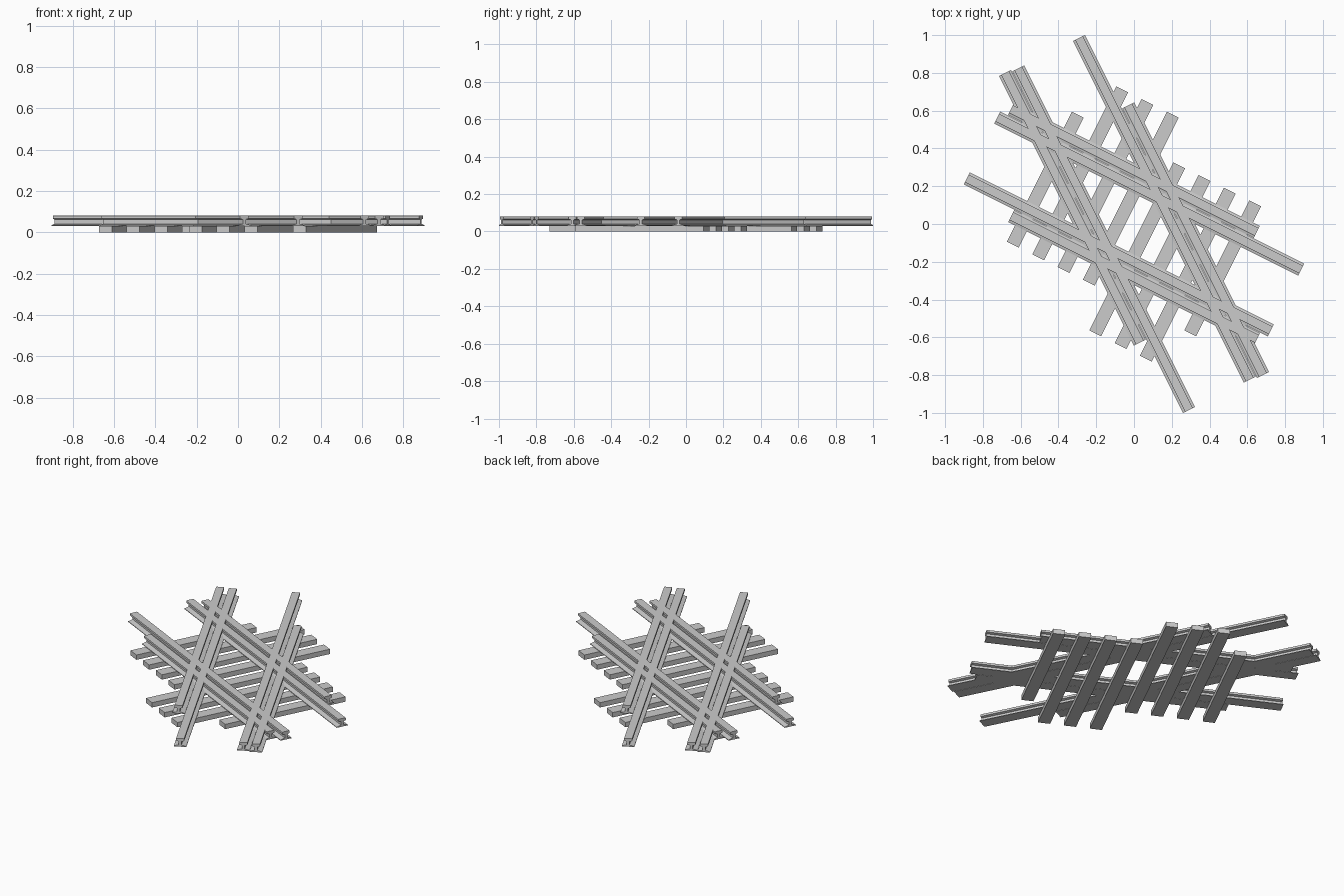
import bpy, bmesh, math
from mathutils import Matrix

if "Cube" in bpy.data.objects:
    bpy.data.objects.remove(bpy.data.objects["Cube"])

TIE_H = 0.03
SHALLOW = -math.atan(0.5)   # heading of the first track
STEEP = -math.atan(2.0)     # heading of the second track

# Right half of the rail section (half width, height), bottom to top
HALF = [(0.0355, 0.030), (0.0355, 0.034), (0.008, 0.041), (0.008, 0.062),
        (0.023, 0.066), (0.023, 0.079), (0.020, 0.081)]
RAIL = HALF + [(-w, h) for w, h in reversed(HALF)]


def prism(name, profile, u0, u1, offset, heading, turn=0.0):
    """Extrude a section along a heading, shifted sideways by offset."""
    bm = bmesh.new()
    a = [bm.verts.new((u0, offset + w, h)) for w, h in profile]
    b = [bm.verts.new((u1, offset + w, h)) for w, h in profile]
    n = len(profile)
    for i in range(n):
        j = (i + 1) % n
        bm.faces.new((a[i], a[j], b[j], b[i]))
    bm.faces.new(a)
    bm.faces.new(b)
    bm.transform(Matrix.Rotation(heading + turn, 4, 'Z'))
    bmesh.ops.recalc_face_normals(bm, faces=bm.faces)
    me = bpy.data.meshes.new(name)
    bm.to_mesh(me)
    bm.free()
    ob = bpy.data.objects.new(name, me)
    bpy.context.collection.objects.link(ob)
    return ob


# Running rails and guard rails, each repeated with a half turn
for turn in (0.0, math.pi):
    prism("shallow_rail", RAIL, -0.90, 0.90, 0.180, SHALLOW, turn)
    prism("shallow_guard_rail", RAIL, -0.855, 0.60, 0.253, SHALLOW, turn)
    prism("steep_rail", RAIL, -1.011, 1.011, -0.180, STEEP, turn)
    prism("steep_guard_rail", RAIL, -1.02, 0.575, -0.253, STEEP, turn)

# Sleepers, square to the shallow track
TIE = [(-0.035, 0), (0.035, 0), (0.035, TIE_H), (-0.035, TIE_H)]
for i in range(8):
    low = -0.385 if i < 4 or i == 7 else -0.61
    high = 0.385 if i > 3 or i == 0 else 0.61
    prism("sleeper", TIE, low, high, 0.525 - 0.15 * i, SHALLOW + math.pi / 2)
